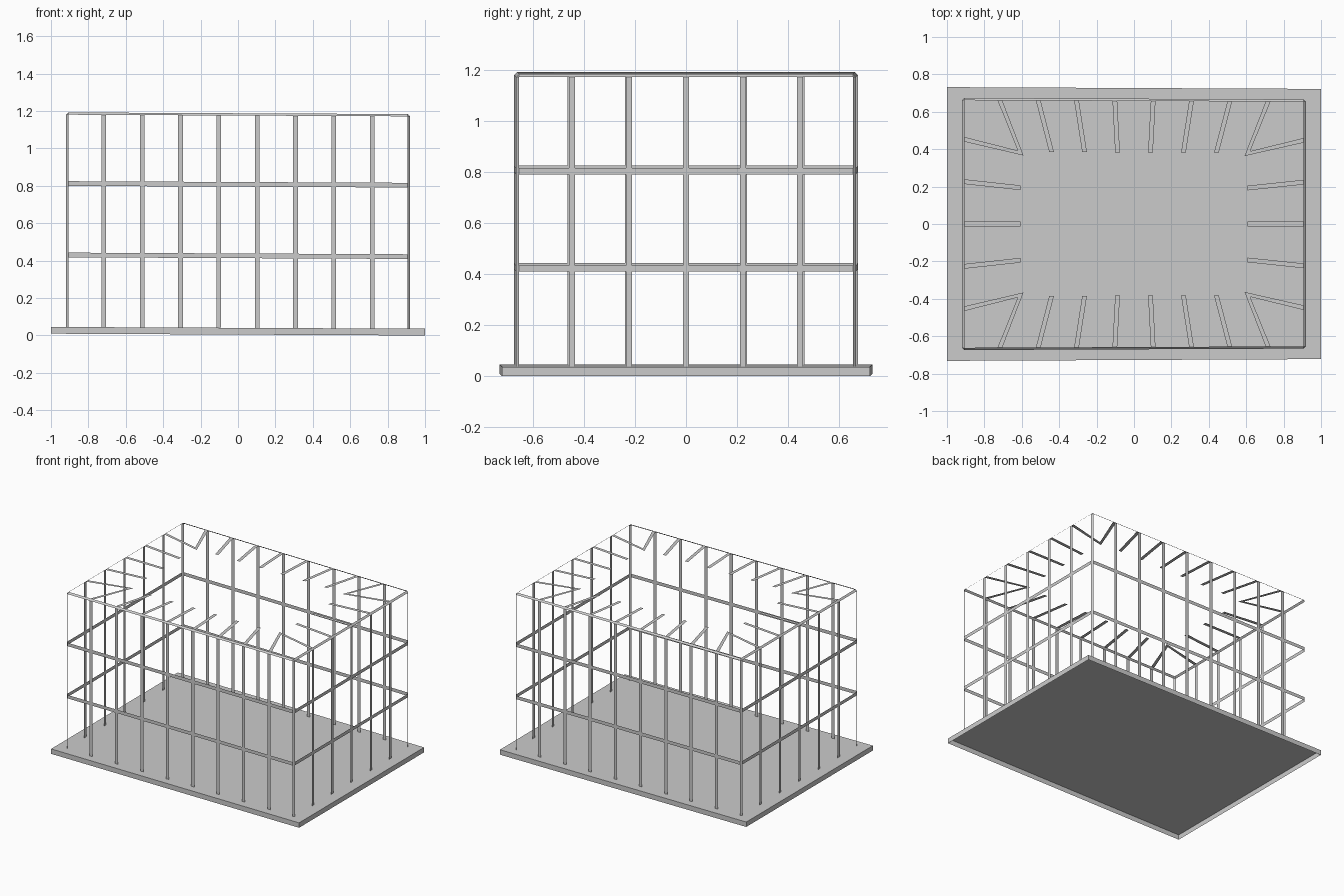
import bpy, bmesh
from mathutils import Vector

if "Cube" in bpy.data.objects:
    bpy.data.objects.remove(bpy.data.objects["Cube"])

X, Y, H = 0.919, 0.670, 1.188     # outer cage size
B = 0.012                         # edge chamfer
W = 0.0125                        # half width of a bar
FLOOR = 0.041
RAILS = (0.426, 0.808)
FRONT_X = [-0.717 + i * 1.434 / 7 for i in range(8)]
SIDE_Y = [-0.45, -0.225, 0, 0.225, 0.45]
CENTRE = Vector((0, 0, 0.6))


def skew(p):
    """The whole model leans and tapers very slightly along x."""
    x, y, z = p
    return (x, y * (1 - 0.0065 * x), z - 0.0048 * x)


def sheet_object(name, faces):
    """Build flat sheet faces, all pointing outwards."""
    bm = bmesh.new()
    for pts in faces:
        f = bm.faces.new([bm.verts.new(skew(p)) for p in pts])
        f.normal_update()
        if f.normal.dot(f.calc_center_median() - CENTRE) < 0:
            f.normal_flip()
    bmesh.ops.remove_doubles(bm, verts=bm.verts, dist=1e-5)
    me = bpy.data.meshes.new(name)
    bm.to_mesh(me)
    bm.free()
    ob = bpy.data.objects.new(name, me)
    bpy.context.collection.objects.link(ob)
    return ob


def wall_quad(a, b, z0, z1):
    return [(*a, z0), (*b, z0), (*b, z1), (*a, z1)]


# base plate, open underneath
bm = bmesh.new()
bmesh.ops.create_cube(bm, size=1)
bm.normal_update()
bottom = [f for f in bm.faces if f.normal.z < -0.5]
bmesh.ops.delete(bm, geom=bottom, context='FACES_ONLY')
for v in bm.verts:
    v.co = skew((v.co.x * 2, v.co.y * 1.454, 0.0048 + (v.co.z + 0.5) * 0.036))
plate = bpy.data.meshes.new("base_plate")
bm.to_mesh(plate)
bm.free()
bpy.context.collection.objects.link(bpy.data.objects.new("base_plate", plate))

# chamfered outline of the cage
x, y = X - B, Y - B
ring = [(x, -Y), (X, -y), (X, y), (x, Y), (-x, Y), (-X, y), (-X, -y), (-x, -Y)]
sides = [(ring[i], ring[(i + 1) % 8]) for i in range(8)]

# horizontal rails
for z, name in zip(RAILS, ("lower_rail", "upper_rail")):
    sheet_object(name, [wall_quad(a, b, z - W, z + W) for a, b in sides])

# upright bars, split by the rails
levels = [(FLOOR, RAILS[0] - W), (RAILS[0] + W, RAILS[1] - W), (RAILS[1] + W, H - B)]
spans = {"corner_bars": sides[0::2], "front_back_bars": [], "side_bars": []}
for s in (-1, 1):
    spans["front_back_bars"] += [((c - W, s * Y), (c + W, s * Y)) for c in FRONT_X]
    spans["side_bars"] += [((s * X, c - W), (s * X, c + W)) for c in SIDE_Y]
for name, pairs in spans.items():
    sheet_object(name, [wall_quad(a, b, *lv) for a, b in pairs for lv in levels])

# sloped top rim with triangular corners
rim = []
for a, b in sides:
    ia, ib = [(max(-x, min(x, p[0])), max(-y, min(y, p[1])), H) for p in (a, b)]
    pts = [(*a, H - B), (*b, H - B), ib]
    rim.append(pts if ia == ib else pts + [ia])
sheet_object("top_rim", rim)

# short roof bars pointing inwards, built for one quarter and mirrored
quarter = []
for c in FRONT_X[4:7]:
    e = c * 0.86
    quarter.append([(c - W, y), (c + W, y), (e + W, 0.383), (e - W, 0.383)])
c = SIDE_Y[3]
quarter.append([(x, c - W), (x, c + W), (0.607, 0.193 + W), (0.607, 0.193 - W)])
tip, notch = (0.591, 0.365), (0.621, 0.391)
quarter.append([(FRONT_X[7] - W, y), (FRONT_X[7] + W, y), notch, tip])
quarter.append([(x, 0.45 - W), (x, 0.45 + W), notch, tip])
roof = [[(sx * px, sy * py, H) for px, py in q]
        for q in quarter for sx in (-1, 1) for sy in (-1, 1)]
roof += [[(s * x, -W, H), (s * x, W, H), (s * 0.607, W, H), (s * 0.607, -W, H)]
         for s in (-1, 1)]
sheet_object("roof_bars", roof)
